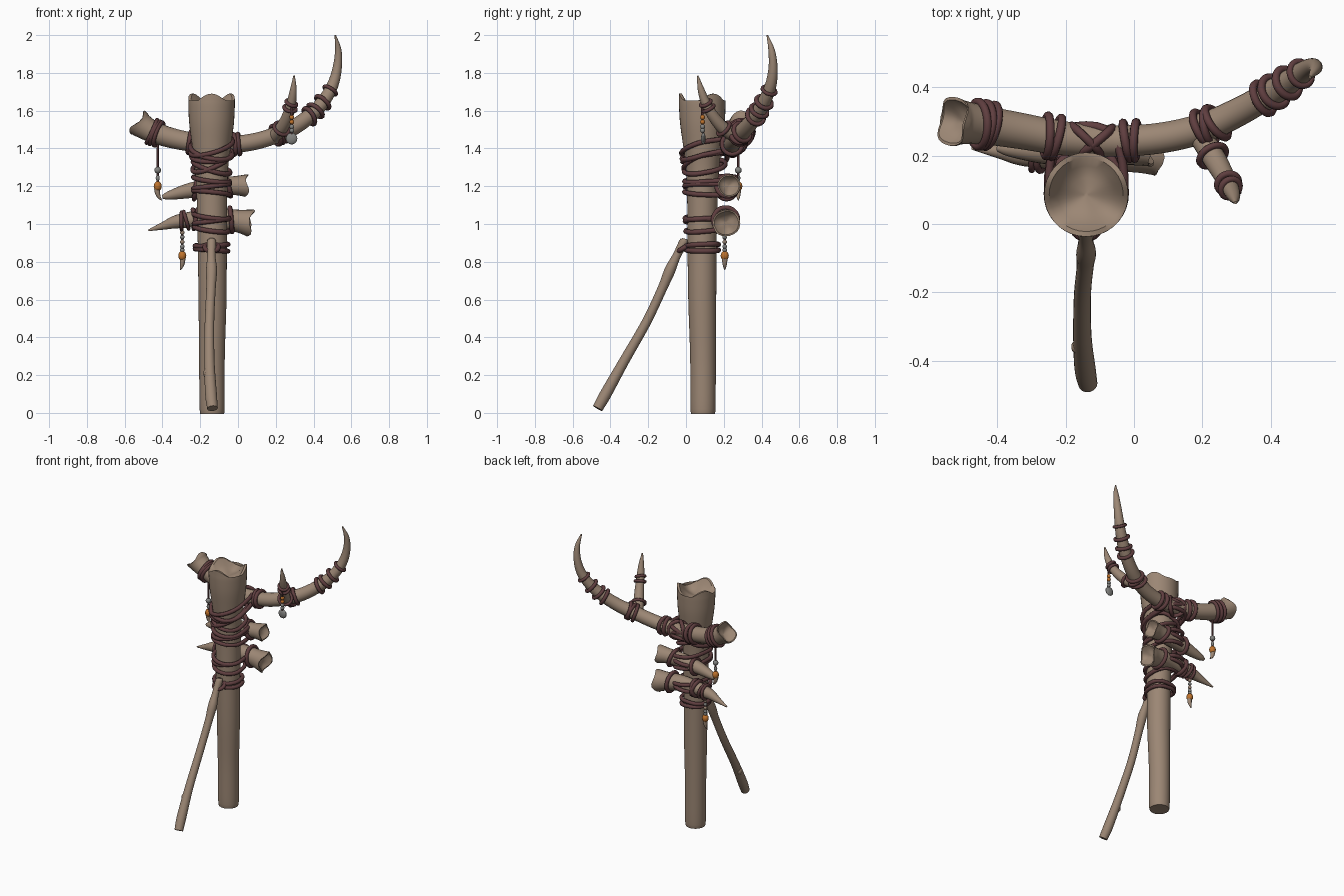
import bpy, bmesh, math
from mathutils import Vector, Matrix

def mat(name, col):
    m = bpy.data.materials.new(name)
    m.diffuse_color = (*col, 1)
    return m

WOOD = mat("weathered_bone", (0.33, 0.24, 0.175))
CORD = mat("dark_red_cord", (0.115, 0.048, 0.05))
AMBER = mat("amber", (0.52, 0.17, 0.025))
GREY = mat("grey_stone", (0.23, 0.23, 0.22))

def finish(name, bm, material):
    bmesh.ops.recalc_face_normals(bm, faces=bm.faces)
    me = bpy.data.meshes.new(name)
    bm.to_mesh(me)
    bm.free()
    me.materials.append(material)
    me.shade_smooth()
    me.set_sharp_from_angle(angle=math.radians(42))
    ob = bpy.data.objects.new(name, me)
    bpy.context.collection.objects.link(ob)
    return ob

def spline(pts, steps):
    """Catmull-Rom through (x, y, z, radius) points."""
    P = [Vector(p) for p in pts]
    P = [2 * P[0] - P[1]] + P + [2 * P[-1] - P[-2]]
    out = []
    for i in range(1, len(P) - 2):
        a, b, c, d = P[i - 1:i + 3]
        for k in range(steps):
            t = k / steps
            out.append(0.5 * (2 * b + (c - a) * t + (2 * a - 5 * b + 4 * c - d) * t * t
                              + (3 * b - a - 3 * c + d) * t ** 3))
    return out + [P[-2]]

def tube(name, pts, material=WOOD, sides=20, steps=5, jag=0.0, phase=0.0, cup=0.0):
    """Tapered limb; its last end may be a jagged hollow cup. Returns samples."""
    S = spline(pts, steps)
    C = [s.to_3d() for s in S]
    n = len(C)
    T = [(C[min(i + 1, n - 1)] - C[max(i - 1, 0)]).normalized() for i in range(n)]
    u = Vector((1, 0, 0)) if abs(T[0].x) < 0.7 else Vector((0, 0, 1))
    rings = []
    bm = bmesh.new()

    def ring(c, t, u, r, j):
        v = t.cross(u)
        row = []
        for k in range(sides):
            a = 2 * math.pi * k / sides
            row.append(bm.verts.new(c + (u * math.cos(a) + v * math.sin(a)) * r
                                    + t * j * math.cos(3 * (a - phase))))
        rings.append(row)

    for i in range(n):
        u = (u - T[i] * u.dot(T[i])).normalized()
        ring(C[i], T[i], u, max(S[i][3], 0.002), jag if i == n - 1 else 0)
    if cup:
        r = S[-1][3]
        for f, d, j in ((0.88, 0.0, jag), (0.68, 0.55, jag * 0.6), (0.4, 0.85, jag * 0.2), (0.05, 1, 0)):
            ring(C[-1] - T[-1] * cup * d, T[-1], u, r * f, j)
    for a, b in zip(rings, rings[1:]):
        for k in range(sides):
            bm.faces.new((a[k], a[(k + 1) % sides], b[(k + 1) % sides], b[k]))
    bm.faces.new(rings[0])
    bm.faces.new(rings[-1])
    finish(name, bm, material)
    return [(C[i], T[i], S[i][3]) for i in range(n)]

def cord(name, loops, r=0.013, closed=True):
    cu = bpy.data.curves.new(name, 'CURVE')
    cu.dimensions = '3D'
    cu.bevel_depth = r
    cu.bevel_resolution = 2
    cu.use_fill_caps = True
    for pts in loops:
        sp = cu.splines.new('POLY')
        sp.points.add(len(pts) - 1)
        for p, q in zip(sp.points, pts):
            p.co = (*q, 1)
        sp.use_cyclic_u = closed
        sp.use_smooth = True
    cu.materials.append(CORD)
    bpy.context.collection.objects.link(bpy.data.objects.new(name, cu))

def band(limb, at, tilt=0.0, axis=0, gap=0.008, lean='Y'):
    """Loop of cord round a limb where its axis coordinate equals `at`."""
    c, t, r = min(limb, key=lambda s: abs(s[0][axis] - at))
    t = Matrix.Rotation(tilt, 3, lean) @ t
    u = t.orthogonal().normalized()
    v = t.cross(u)
    return [c + (u * math.cos(a) + v * math.sin(a)) * (r + gap)
            for a in (2 * math.pi * k / 28 for k in range(28))]

def lash(z, r, back, tx=0.0, ty=0.0):
    """Loop of cord round the post that bulges backwards over a tied limb."""
    out = []
    for k in range(36):
        a = 2 * math.pi * k / 36
        c, s = math.cos(a), math.sin(a)
        if s > 0:
            c = math.copysign(abs(c) ** 0.75, c)
            s = s ** 0.75
        out.append(Vector((-0.14 + r * c, 0.088 + (back if s > 0 else r) * s, z + tx * c + ty * s)))
    return out

def bead(name, c, r, material, stretch=(1, 1, 1)):
    bm = bmesh.new()
    bmesh.ops.create_uvsphere(bm, u_segments=14, v_segments=8, radius=r)
    bmesh.ops.scale(bm, vec=stretch, verts=bm.verts)
    bmesh.ops.translate(bm, vec=c, verts=bm.verts)
    finish(name, bm, material)

# Upright post with a hollow, broken top
tube("post", [(-0.137, 0.09, 0, 0.056), (-0.137, 0.09, 0.02, 0.066), (-0.138, 0.09, 0.3, 0.068),
              (-0.135, 0.086, 0.6, 0.074), (-0.136, 0.085, 0.9, 0.077), (-0.138, 0.087, 1.15, 0.081),
              (-0.14, 0.088, 1.3, 0.088), (-0.14, 0.088, 1.42, 0.104), (-0.14, 0.087, 1.53, 0.118),
              (-0.14, 0.086, 1.62, 0.123), (-0.14, 0.086, 1.662, 0.123)],
     sides=36, jag=0.028, phase=math.radians(30), cup=0.055)

# Leaning prop leg
tube("prop_leg", [(-0.135, -0.468, 0.024, 0.028), (-0.143, -0.425, 0.1, 0.031), (-0.151, -0.33, 0.27, 0.027),
                  (-0.151, -0.21, 0.48, 0.025), (-0.143, -0.125, 0.66, 0.025), (-0.14, -0.085, 0.755, 0.029),
                  (-0.141, -0.05, 0.83, 0.022), (-0.14, -0.012, 0.905, 0.024), (-0.14, -0.006, 0.922, 0.014)])
bead("leg_knot", (-0.168, -0.36, 0.21), 0.02, WOOD, (0.8, 1, 1.3))

# Long curved antler across the back, tip first
antler = tube("antler", [(0.515, 0.43, 2.0, 0.004), (0.531, 0.453, 1.92, 0.017), (0.526, 0.461, 1.83, 0.024),
                         (0.503, 0.45, 1.74, 0.03), (0.46, 0.42, 1.66, 0.035), (0.395, 0.378, 1.585, 0.039),
                         (0.3, 0.325, 1.515, 0.042), (0.2, 0.28, 1.47, 0.044), (0.08, 0.252, 1.435, 0.045),
                         (-0.05, 0.243, 1.42, 0.046), (-0.2, 0.25, 1.428, 0.05), (-0.33, 0.272, 1.45, 0.053),
                         (-0.44, 0.29, 1.483, 0.057), (-0.5, 0.297, 1.515, 0.064), (-0.53, 0.3, 1.537, 0.072)],
              sides=24, jag=0.012, phase=0.5, cup=0.04)
tine = tube("antler_tine", [(0.19, 0.265, 1.46, 0.034), (0.23, 0.2, 1.505, 0.034), (0.262, 0.145, 1.57, 0.03),
                            (0.282, 0.105, 1.64, 0.025), (0.293, 0.08, 1.71, 0.018), (0.297, 0.062, 1.785, 0.004)])

# Two short horns tied behind the post, tip first
upper = tube("upper_horn", [(-0.4, 0.222, 1.143, 0.01), (-0.36, 0.22, 1.152, 0.024), (-0.25, 0.215, 1.178, 0.041),
                            (-0.12, 0.215, 1.196, 0.048), (-0.02, 0.222, 1.203, 0.05), (0.045, 0.228, 1.203, 0.06)],
             jag=0.009, cup=0.03)
lower = tube("lower_horn", [(-0.475, 0.222, 0.966, 0.004), (-0.39, 0.212, 0.992, 0.022), (-0.32, 0.205, 1.013, 0.036),
                            (-0.2, 0.205, 1.028, 0.046), (-0.1, 0.208, 1.03, 0.053), (0, 0.211, 1.016, 0.06),
                            (0.065, 0.214, 1.005, 0.073)],
             jag=0.012, phase=0.3, cup=0.035)

# Cord lashings round the post
cord("leg_lashing", [lash(0.888, 0.088, 0.085, 0.004, 0.004), lash(0.862, 0.087, 0.085, -0.006)]
     + [[Vector((-0.14 + 0.036 * math.cos(a), -0.008 + 0.032 * math.sin(a), 0.876 + 0.02 * math.sin(a)))
         for a in (2 * math.pi * k / 20 for k in range(20))]])
cord("lower_horn_lashing", [lash(1.04, 0.094, 0.18, -0.012, 0.01), lash(1.015, 0.093, 0.178, 0.012),
                            lash(0.972, 0.09, 0.12, -0.012, 0.01)]
     + [band(lower, -0.215, 0.3), band(lower, -0.235, -0.2), band(lower, -0.045, -0.25)])
cord("upper_horn_lashing", [lash(1.235, 0.096, 0.178, -0.012, 0.01), lash(1.2, 0.096, 0.18, 0.012),
                            lash(1.165, 0.096, 0.17, -0.01, -0.005)]
     + [band(upper, -0.225, 0.3), band(upper, -0.05, -0.25)])
cord("antler_lashing", [lash(1.405, 0.112, 0.2, 0.03, 0.03), lash(1.385, 0.11, 0.2, -0.02, 0.04),
                        lash(1.36, 0.106, 0.2, 0.004, 0.03), lash(1.325, 0.1, 0.13, 0.04, 0.03),
                        lash(1.3, 0.098, 0.12, -0.03, 0.02)]
     + [band(antler, -0.25, 0.12, lean='Z'), band(antler, -0.23, -0.12, lean='Z'),
        band(antler, -0.035, 0.15, lean='Z'), band(antler, -0.005, -0.1, lean='Z'),
        band(antler, -0.14, 0.85, lean='Z', gap=0.012), band(antler, -0.12, -0.85, lean='Z', gap=0.012)])

# Cord bands along the antler, tine and horn
cord("antler_bands", [band(antler, -0.45, 0.15, lean='Z'), band(antler, -0.415, -0.1, lean='Z'),
                      band(antler, -0.432, 0.05), band(antler, 0.19, 0.15, lean='Z'),
                      band(antler, 0.215, -0.2, lean='Z'), band(antler, 0.245, 0.2, lean='Z'),
                      band(antler, 0.385, 0.15), band(antler, 0.41, -0.1), band(antler, 0.445, 0.1)], 0.012)
cord("thin_bands", [band(antler, 1.7, 0.1, 2, 0.005), band(tine, 1.615, 0, 2, 0.005),
                    band(tine, 1.635, 0.2, 2, 0.004), band(tine, 1.5, 0, 2, 0.008),
                    band(lower, -0.305, 0.15), band(lower, -0.28, -0.15)], 0.01)

# Hanging charms: string, beads and a curved tooth
cord("charm_strings", [[(-0.425, 0.277, 1.43), (-0.425, 0.277, 1.2)],
                       [(-0.295, 0.205, 0.98), (-0.295, 0.205, 0.83)],
                       [(0.285, 0.085, 1.62), (0.284, 0.09, 1.46)]], 0.006, False)

def tooth_charm(name, x, y, z, side):
    bead(name + "_amber_bead", (x, y, z), 0.024, AMBER, (0.9, 0.9, 1.1))
    tube(name + "_tooth", [(x - 0.004 * side, y, z - 0.015, 0.015), (x, y, z - 0.04, 0.013),
                           (x + 0.009 * side, y, z - 0.06, 0.008), (x + 0.022 * side, y, z - 0.075, 0.002)],
         sides=10, steps=3)

tooth_charm("left_charm", -0.425, 0.277, 1.2, 1)
bead("left_charm_stone", (-0.425, 0.277, 1.285), 0.018, GREY)
bead("left_charm_small_stone", (-0.425, 0.277, 1.243), 0.011, GREY, (1, 1, 1.5))
tooth_charm("horn_charm", -0.295, 0.205, 0.832, -0.5)
for i, (z, m) in enumerate(((0.955, WOOD), (0.93, GREY), (0.905, WOOD), (0.88, GREY), (0.862, GREY))):
    bead(f"horn_charm_bead_{i}", (-0.295, 0.205, z), 0.012, m)
for i, (z, m) in enumerate(((1.565, AMBER), (1.54, AMBER), (1.515, GREY), (1.495, GREY))):
    bead(f"tine_charm_bead_{i}", (0.285, 0.088, z), 0.013, m)
bead("tine_charm_disc", (0.284, 0.092, 1.452), 0.031, GREY, (1, 0.4, 1))
